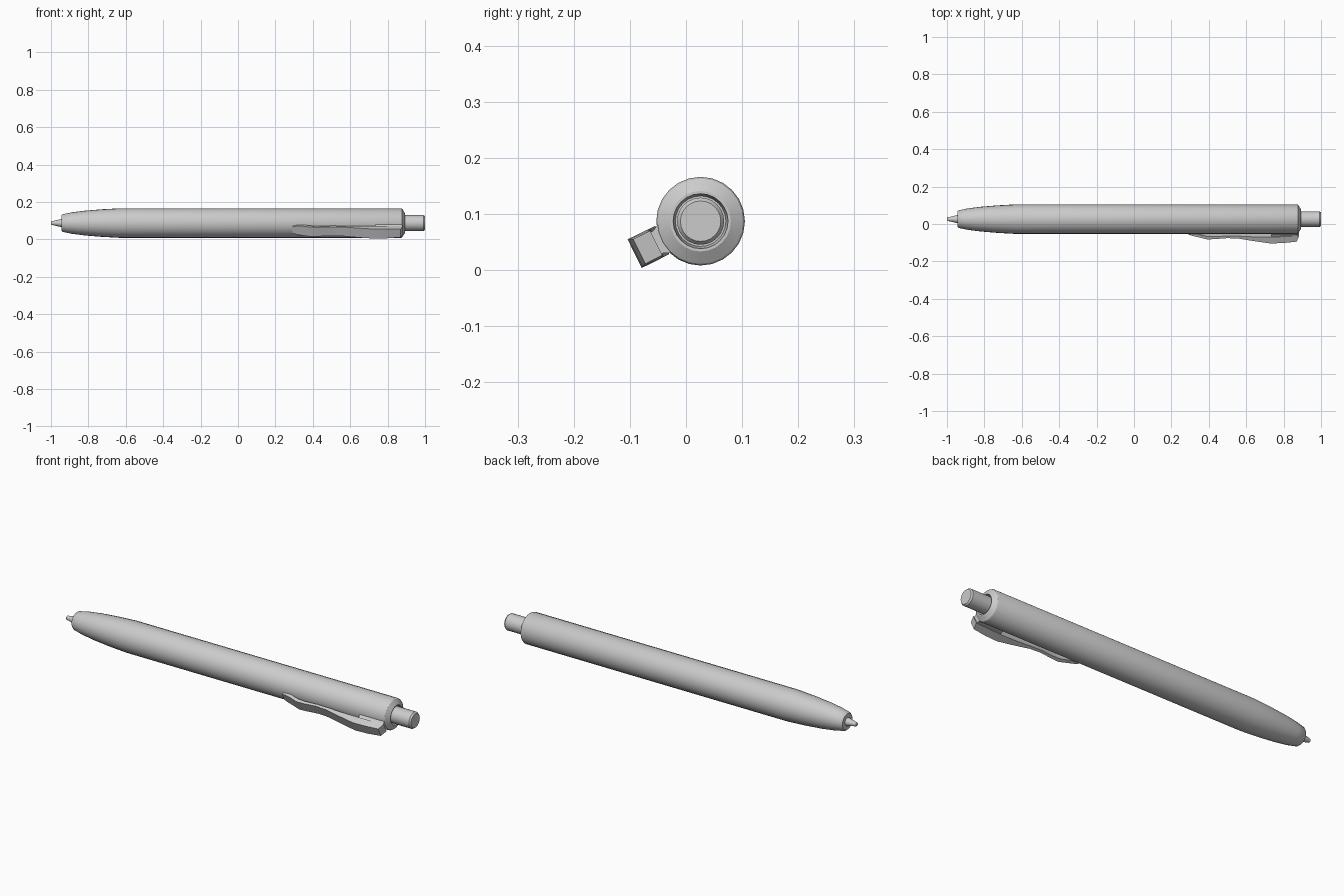
import bpy, bmesh, math
from mathutils import Vector

if "Cube" in bpy.data.objects:
    bpy.data.objects.remove(bpy.data.objects["Cube"])

CY, CZ = 0.026, 0.087            # pen axis
ANG = math.radians(206.2)        # direction of the clip around the axis
RAD = Vector((0, math.cos(ANG), math.sin(ANG)))
TAN = Vector((0, -math.sin(ANG), math.cos(ANG)))


def finish(name, bm, angle):
    bmesh.ops.recalc_face_normals(bm, faces=bm.faces)
    me = bpy.data.meshes.new(name)
    bm.to_mesh(me)
    bm.free()
    ob = bpy.data.objects.new(name, me)
    bpy.context.collection.objects.link(ob)
    ob.location = (0, CY, CZ)
    bpy.ops.object.select_all(action='DESELECT')
    ob.select_set(True)
    bpy.context.view_layer.objects.active = ob
    bpy.ops.object.shade_smooth_by_angle(angle=math.radians(angle))


def loft(name, rings, angle=30):
    """Skin a row of equal-length point rings and cap both ends."""
    bm = bmesh.new()
    loops = [[bm.verts.new(p) for p in ring] for ring in rings]
    n = len(loops[0])
    for a, b in zip(loops, loops[1:]):
        for i in range(n):
            j = (i + 1) % n
            bm.faces.new((a[i], a[j], b[j], b[i]))
    bm.faces.new(loops[0])
    bm.faces.new(loops[-1])
    finish(name, bm, angle)


def lathe(name, profile, n=24):
    loft(name, [[(x, r * math.cos(math.tau * i / n), r * math.sin(math.tau * i / n))
                 for i in range(n)] for x, r in profile])


def at(x, r, t):
    return Vector((x, 0, 0)) + RAD * r + TAN * t


# barrel with tapered nose and recessed rear opening
lathe("barrel", [(-0.945, 0.041), (-0.938, 0.047), (-0.89, 0.057), (-0.82, 0.066),
                 (-0.73, 0.0735), (-0.63, 0.079), (0.872, 0.079), (0.878, 0.076),
                 (0.892, 0.054), (0.892, 0.049), (0.86, 0.045)])

# writing tip
lathe("writing_tip", [(-0.93, 0.023), (-0.947, 0.021), (-0.985, 0.012), (-0.996, 0.0105),
                      (-1.0, 0.007)])

# push button
lathe("push_button", [(0.85, 0.042), (0.992, 0.042), (1.0, 0.036)])

# clip blade: x, inner radius, outer radius, half width
blade = [(0.292, 0.076, 0.083, 0.020), (0.315, 0.075, 0.088, 0.025),
         (0.345, 0.077, 0.094, 0.028), (0.39, 0.089, 0.107, 0.028),
         (0.43, 0.091, 0.106, 0.027), (0.50, 0.087, 0.100, 0.027),
         (0.56, 0.088, 0.103, 0.027), (0.64, 0.092, 0.117, 0.028),
         (0.73, 0.093, 0.131, 0.0285), (0.80, 0.091, 0.129, 0.027),
         (0.87, 0.088, 0.122, 0.0245)]
rings = []
for x, ri, ro, w in blade:
    slant = 0.012 if x > 0.86 else 0
    rings.append([at(x + slant, ri, -w), at(x, ro, -w), at(x, ro, w), at(x + slant, ri, w)])
loft("clip_blade", rings, 30)

# neck joining the clip to the barrel, flared at its root
half = [(0.065, 0.030), (0.076, 0.026), (0.083, 0.022), (0.096, 0.021)]
section = [(r, -t) for r, t in half] + [(r, t) for r, t in reversed(half)]
loft("clip_neck", [[at(x, r, t) for r, t in section] for x in (0.735, 0.876)], 40)
